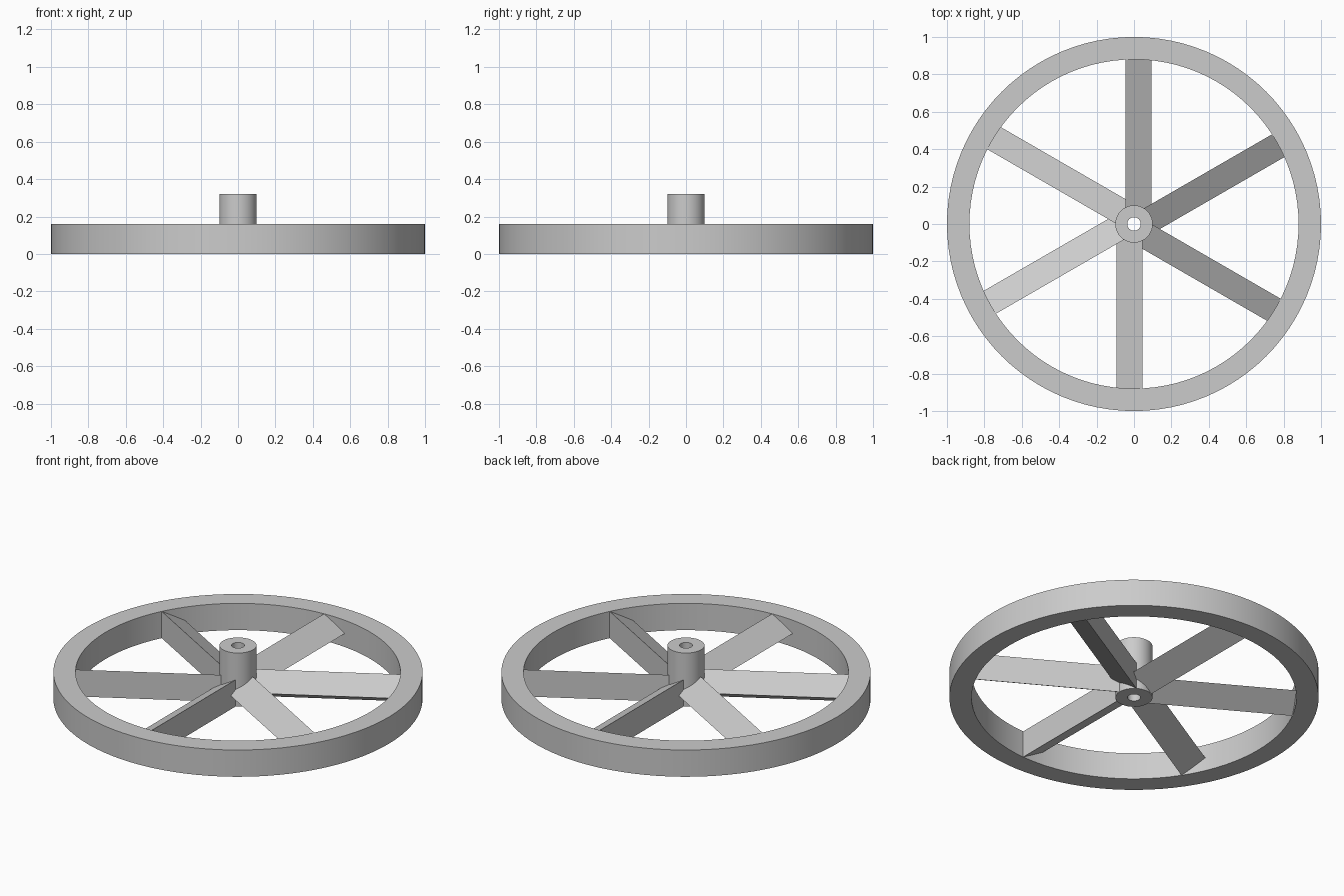
import bpy
import bmesh
from math import sin, cos, pi, radians, sqrt
from mathutils import Matrix

RIM_HEIGHT = 0.16

if "Cube" in bpy.data.objects:
    bpy.data.objects.remove(bpy.data.objects["Cube"], do_unlink=True)

# Single plain grey
grey = bpy.data.materials.new("plain grey")
grey.use_nodes = True
colour = (0.6, 0.6, 0.6, 1)
grey.diffuse_color = colour
grey.node_tree.nodes["Principled BSDF"].inputs["Base Color"].default_value = colour


def finish(bm, name, smooth=False):
    """Turn a bmesh into a coloured object."""
    bmesh.ops.recalc_face_normals(bm, faces=bm.faces)
    mesh = bpy.data.meshes.new(name)
    bm.to_mesh(mesh)
    bm.free()
    mesh.materials.append(grey)
    obj = bpy.data.objects.new(name, mesh)
    bpy.context.collection.objects.link(obj)
    if smooth:
        bpy.ops.object.select_all(action="DESELECT")
        obj.select_set(True)
        bpy.context.view_layer.objects.active = obj
        bpy.ops.object.shade_smooth_by_angle(angle=radians(30))
    return obj


def ring(name, outer, inner, height, sides):
    """Revolve a rectangular section around z."""
    bm = bmesh.new()
    section = [(inner, 0), (outer, 0), (outer, height), (inner, height)]
    loops = []
    for i in range(sides):
        a = 2 * pi * i / sides
        loops.append([bm.verts.new((r * cos(a), r * sin(a), z)) for r, z in section])
    for i, here in enumerate(loops):
        there = loops[(i + 1) % sides]
        for j in range(len(section)):
            k = (j + 1) % len(section)
            bm.faces.new((here[j], there[j], there[k], here[k]))
    return finish(bm, name, smooth=True)


def spoke(name, angle, start, end):
    """Triangular bar with its upright face on the anticlockwise side."""
    bm = bmesh.new()
    radius = RIM_HEIGHT / sqrt(3)
    corners = [radians(d) for d in (60, 180, 300)]
    tri = [bm.verts.new((start, radius * cos(a), RIM_HEIGHT / 2 + radius * sin(a)))
           for a in corners]
    cap = bm.faces.new(tri)
    new = bmesh.ops.extrude_face_region(bm, geom=[cap], use_keep_orig=True)["geom"]
    moved = [g for g in new if isinstance(g, bmesh.types.BMVert)]
    bmesh.ops.translate(bm, verts=moved, vec=(end - start, 0, 0))
    bmesh.ops.rotate(bm, verts=bm.verts, cent=(0, 0, 0),
                     matrix=Matrix.Rotation(angle, 3, "Z"))
    return finish(bm, name)


# Rim and bored hub
ring("rim", 1.0, 0.88, RIM_HEIGHT, 96)
ring("hub", 0.1, 0.036, 0.32, 48)

# Six spokes, sunk into hub and rim
for n in range(6):
    spoke(f"spoke_{n + 1}", radians(30 + 60 * n), 0.06, 0.92)
